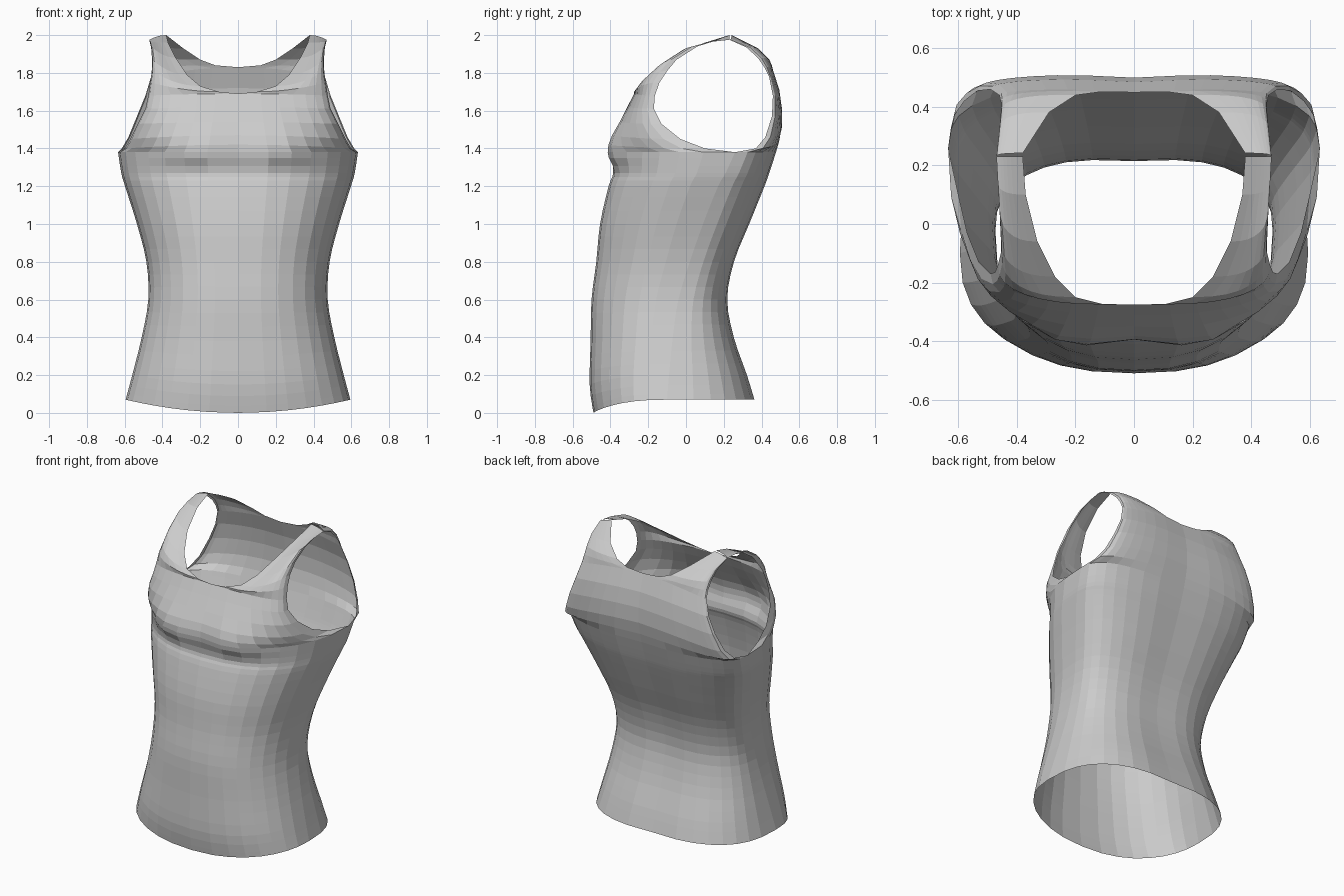
import bpy
import bmesh
from math import sin, cos, pi, exp
from mathutils import Vector

cube = bpy.data.objects.get("Cube")
if cube:
    bpy.data.objects.remove(cube, do_unlink=True)

COLUMNS = 8  # per quarter of the body

# Torso stations from hem to armpit:
# side height, front dip, half width, side depth, front depth, back depth
TORSO = [
    (.07, .07, .595, -.10, -.49, .36),
    (.20, .05, .560, -.09, -.51, .32),
    (.40, .02, .510, -.07, -.505, .25),
    (.60, 0, .475, -.04, -.50, .215),
    (.80, 0, .485, .02, -.475, .25),
    (1.0, 0, .535, .09, -.455, .33),
    (1.2, 0, .598, .17, -.41, .41),
    (1.27, 0, .618, .21, -.385, .435),
    (1.38, 0, .635, .26, -.39, .47),
]

# Upper rows: inner end (centre line, then neckline), outer end (armhole)
SHOULDER = ((.38, .23, 2.0), (.47, .23, 1.975))
FRONT_TOP = [
    ((0, -.39, 1.42), (.60, .10, 1.40)),
    ((0, -.38, 1.47), (.57, -.03, 1.45)),
    ((0, -.35, 1.54), (.53, -.13, 1.53)),
    ((0, -.31, 1.62), (.49, -.17, 1.61)),
    ((0, -.275, 1.69), (.475, -.165, 1.68)),
    ((.10, -.275, 1.70), (.465, -.14, 1.75)),
    ((.20, -.25, 1.73), (.455, -.10, 1.81)),
    ((.27, -.18, 1.79), (.455, -.05, 1.87)),
    ((.33, -.06, 1.88), (.46, .06, 1.94)),
    ((.37, .10, 1.96), (.465, .14, 1.965)),
    SHOULDER,
]
BACK_TOP = [
    ((0, .485, 1.44), (.615, .37, 1.40)),
    ((0, .50, 1.52), (.58, .42, 1.46)),
    ((0, .50, 1.62), (.535, .455, 1.57)),
    ((0, .485, 1.72), (.49, .46, 1.68)),
    ((0, .45, 1.83), (.46, .44, 1.78)),
    ((.12, .445, 1.84), (.455, .415, 1.83)),
    ((.20, .43, 1.87), (.455, .38, 1.88)),
    ((.29, .37, 1.93), (.46, .32, 1.935)),
    SHOULDER,
]


def smooth_stations(table, steps):
    """Catmull-Rom interpolation between the stations."""
    result = []
    last = len(table) - 1
    for i in range(last):
        quad = [table[min(max(k, 0), last)] for k in range(i - 1, i + 3)]
        for s in range(steps):
            t = s / steps
            result.append([
                b + t * ((c - a) + t * ((2 * a - 5 * b + 4 * c - d)
                                        + t * (3 * (b - c) + d - a))) / 2
                for a, b, c, d in zip(*quad)])
    result.append(table[last])
    return result


def bust(p):
    """Forward swell of the chest, either side of the centre."""
    rise = (p.z - 1.37) / (.06 if p.z < 1.37 else .13)
    across = (p.x - .24) / .16
    return .045 * exp(-rise * rise - across * across)


def add_panel(bm, rows, power, front):
    """Loft rounded quarter arcs between inner and outer edge points."""
    grid = []
    for inner, outer in rows:
        line = []
        for j in range(COLUMNS + 1):
            angle = j / COLUMNS * pi / 2
            across = sin(angle) ** (2 / power)
            depth = max(cos(angle), 0) ** (2 / power) if j < COLUMNS else 0
            p = Vector((inner[0] + (outer[0] - inner[0]) * across,
                        outer[1] + (inner[1] - outer[1]) * depth,
                        inner[2] + (outer[2] - inner[2]) * across ** 2))
            if front and j < COLUMNS:
                p.y -= bust(p) * depth
            elif not front:
                # shallow hollow along the spine
                p.y += .012 * depth * (1 - exp(-(p.x / .15) ** 2))
            line.append(bm.verts.new(p))
        grid.append(line)
    for low, high in zip(grid, grid[1:]):
        for j in range(COLUMNS):
            ring = [low[j], low[j + 1], high[j + 1], high[j]]
            bm.faces.new(ring if front else ring[::-1])


# Front and back halves share the side line below the armpit
stations = smooth_stations(TORSO, 3)
front_rows = [((0, f, z - dip), (w, s, z)) for z, dip, w, s, f, b in stations]
back_rows = [((0, b, z), (w, s, z)) for z, dip, w, s, f, b in stations]

bm = bmesh.new()
add_panel(bm, front_rows + FRONT_TOP, 2.4, True)
add_panel(bm, back_rows + BACK_TOP, 2.7, False)
bmesh.ops.remove_doubles(bm, verts=bm.verts, dist=.0005)

mesh = bpy.data.meshes.new("tank_top")
bm.to_mesh(mesh)
bm.free()
shirt = bpy.data.objects.new("tank_top", mesh)
bpy.context.collection.objects.link(shirt)

# Left half mirrored to the right
mirror = shirt.modifiers.new("mirror", 'MIRROR')
mirror.use_clip = True
mirror.merge_threshold = .001

# Plain grey cloth
cloth = bpy.data.materials.new("light_grey_cloth")
cloth.use_nodes = True
grey = (.6, .6, .6, 1)
cloth.diffuse_color = grey
cloth.node_tree.nodes["Principled BSDF"].inputs["Base Color"].default_value = grey
mesh.materials.append(cloth)
